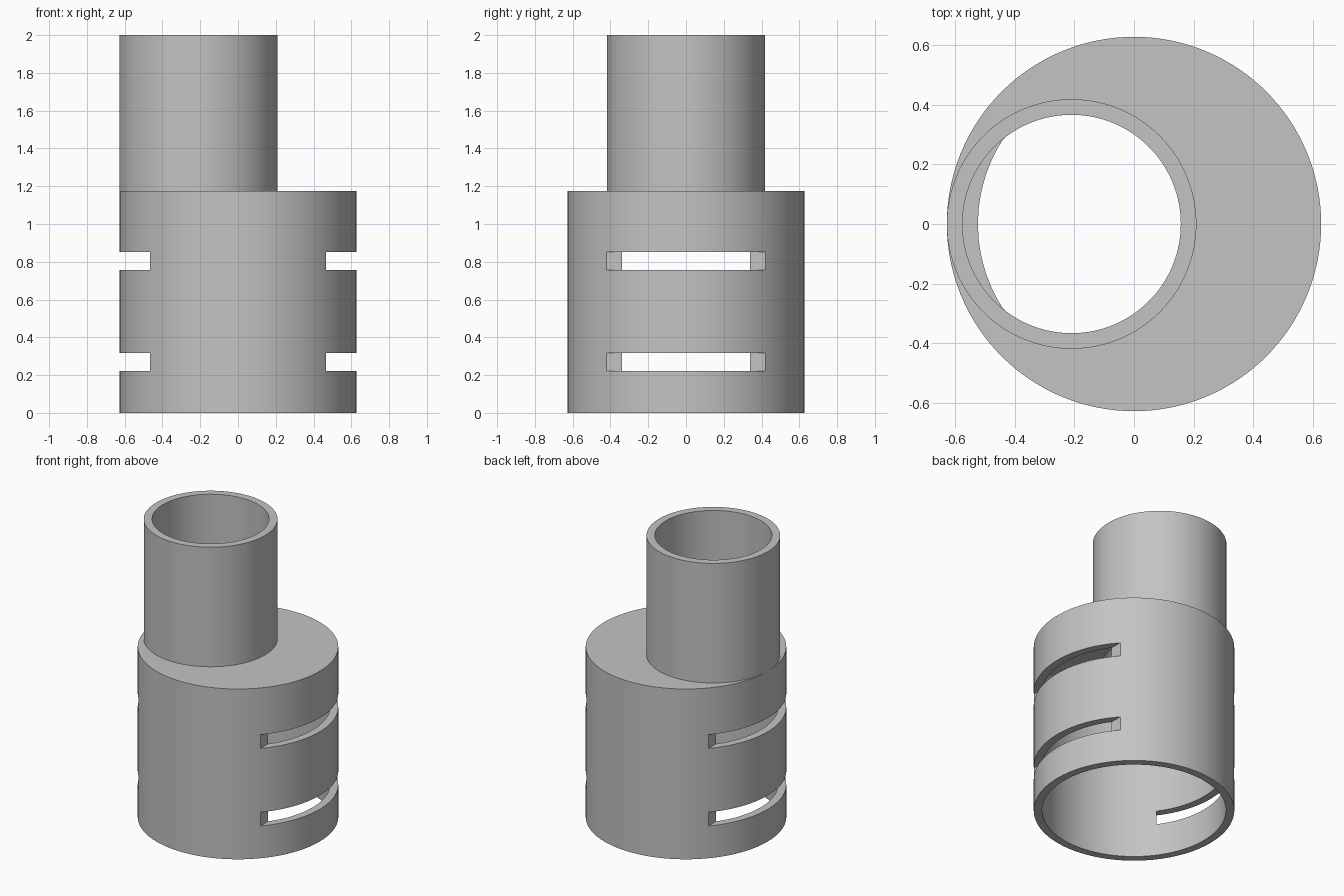
import bpy
import bmesh
from math import cos, sin, tau
from mathutils import Vector

cube = bpy.data.objects.get("Cube")
if cube:
    bpy.data.objects.remove(cube, do_unlink=True)

# Main dimensions
WALL = 0.0523
BODY_R, BODY_TOP = 0.627, 1.175
PIPE_R, PIPE_X, TOP = 0.418, -0.209, 2.0
SEGS = 128

grey = bpy.data.materials.new("plain grey")
grey.use_nodes = True
colour = (0.55, 0.55, 0.55, 1)
grey.diffuse_color = colour
grey.node_tree.nodes["Principled BSDF"].inputs["Base Color"].default_value = colour


def make_object(name, bm):
    bmesh.ops.recalc_face_normals(bm, faces=bm.faces)
    mesh = bpy.data.meshes.new(name)
    bm.to_mesh(mesh)
    bm.free()
    mesh.materials.append(grey)
    obj = bpy.data.objects.new(name, mesh)
    bpy.context.collection.objects.link(obj)
    return obj


def circle(radius, x=0):
    return [Vector((x + radius * cos(tau * i / SEGS), radius * sin(tau * i / SEGS), 0))
            for i in range(SEGS)]


def skin(name, sections, cap_start=False, cap_end=False):
    """Bridge a list of (outline, z) sections into one surface."""
    bm = bmesh.new()
    rings = [[bm.verts.new((p.x, p.y, z)) for p in outline] for outline, z in sections]
    for a, b in zip(rings, rings[1:]):
        for i in range(len(a)):
            j = (i + 1) % len(a)
            bm.faces.new((a[i], a[j], b[j], b[i]))
    if cap_start:
        bm.faces.new(rings[0])
    if cap_end:
        bm.faces.new(rings[-1])
    return make_object(name, bm)


def cut(target, cutter):
    mod = target.modifiers.new("cut", 'BOOLEAN')
    mod.operation = 'DIFFERENCE'
    mod.solver = 'EXACT'
    mod.object = cutter
    bpy.context.view_layer.objects.active = target
    bpy.ops.object.modifier_apply(modifier=mod.name)
    bpy.data.objects.remove(cutter, do_unlink=True)


def smooth(obj):
    bpy.ops.object.select_all(action='DESELECT')
    obj.select_set(True)
    bpy.context.view_layer.objects.active = obj
    bpy.ops.object.shade_smooth_by_angle(angle=0.5)


# Hollow body: inner ceiling, inner wall, bottom rim, outer wall, flat top
outer, inner = circle(BODY_R), circle(BODY_R - WALL)
body = skin("body", [(inner, BODY_TOP - WALL), (inner, 0), (outer, 0), (outer, BODY_TOP)],
            cap_start=True, cap_end=True)

# Opening in the top: pipe bore limited by a lip along the body wall
lip = BODY_R - 2 * WALL
bore = circle(PIPE_R - WALL, PIPE_X)
opening = [p * min(1, lip / p.length) for p in bore]
cut(body, skin("opening_cutter", [(opening, BODY_TOP - 0.1), (opening, BODY_TOP + 0.1)], True, True))

# Two slots on each side
for side in (-1, 1):
    for z in (0.27, 0.805):
        bm = bmesh.new()
        bmesh.ops.create_cube(bm, size=1)
        bmesh.ops.scale(bm, vec=(0.4, 1.2, 0.095), verts=bm.verts)
        bmesh.ops.translate(bm, vec=(side * 0.665, 0, z), verts=bm.verts)
        cut(body, make_object("slot_cutter", bm))
smooth(body)

# Offset pipe standing on the body
pipe_outer = circle(PIPE_R, PIPE_X)
pipe = skin("pipe", [(pipe_outer, BODY_TOP), (pipe_outer, TOP), (bore, TOP), (bore, BODY_TOP)])
smooth(pipe)
